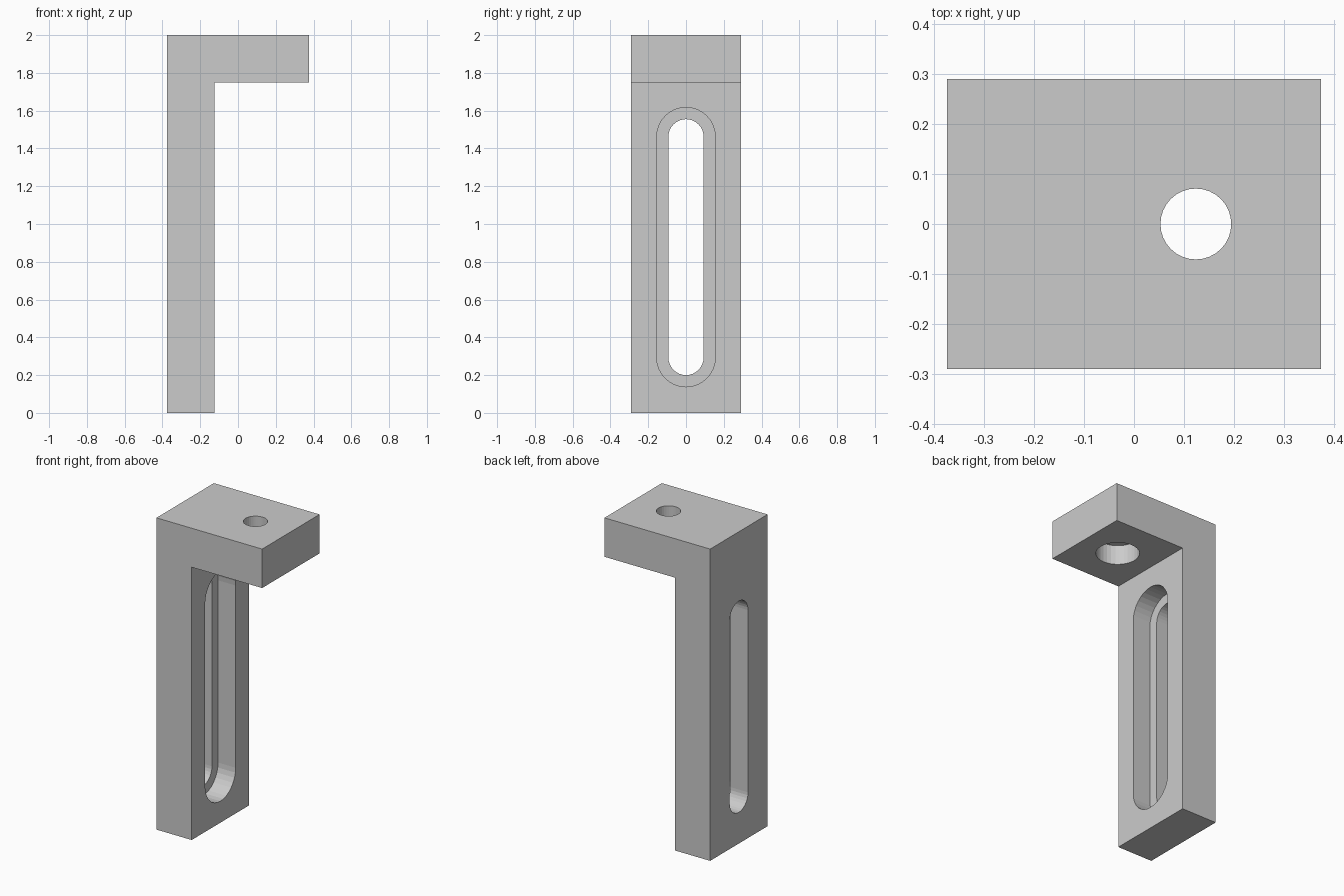
import bpy, bmesh, math
from mathutils import Vector

if "Cube" in bpy.data.objects:
    bpy.data.objects.remove(bpy.data.objects["Cube"])

HALF_Y = 0.291
SEG = 32


def prism(name, points, offset):
    """Extrude a planar outline by an offset vector into a closed solid."""
    bm = bmesh.new()
    face = bm.faces.new([bm.verts.new(p) for p in points])
    extruded = bmesh.ops.extrude_face_region(bm, geom=[face], use_keep_orig=True)
    moved = [v for v in extruded["geom"] if isinstance(v, bmesh.types.BMVert)]
    bmesh.ops.translate(bm, verts=moved, vec=Vector(offset))
    bmesh.ops.recalc_face_normals(bm, faces=bm.faces)
    mesh = bpy.data.meshes.new(name)
    bm.to_mesh(mesh)
    bm.free()
    obj = bpy.data.objects.new(name, mesh)
    bpy.context.collection.objects.link(obj)
    return obj


def arc(r, start, sweep, n):
    return [(r * math.cos(start + sweep * i / n), r * math.sin(start + sweep * i / n))
            for i in range(n + 1)]


def slot(name, r, x0, x1):
    top = [(x0, y, 1.462 + z) for y, z in arc(r, 0, math.pi, SEG // 2)]
    low = [(x0, y, 0.293 + z) for y, z in arc(r, math.pi, math.pi, SEG // 2)]
    return prism(name, top + low, (x1 - x0, 0, 0))


def hole(name, r, z0, z1):
    ring = [(0.124 + x, y, z0) for x, y in arc(r, 0, 2 * math.pi, SEG)[:-1]]
    return prism(name, ring, (0, 0, z1 - z0))


# L-shaped body
profile = [(-0.375, 0), (-0.125, 0), (-0.125, 1.75), (0.375, 1.75), (0.375, 2), (-0.375, 2)]
bracket = prism("slotted_bracket", [(x, -HALF_Y, z) for x, z in profile], (0, 2 * HALF_Y, 0))

# Stepped slot in the leg, counterbored hole in the top flange
cutters = [
    slot("through_slot_cutter", 0.093, -0.5, 0.0),
    slot("slot_recess_cutter", 0.155, -0.25, 0.05),
    hole("through_hole_cutter", 0.071, 1.6, 2.1),
    hole("counterbore_cutter", 0.127, 1.65, 1.875),
]
bpy.context.view_layer.objects.active = bracket
for cutter in cutters:
    cutter.hide_render = True
    mod = bracket.modifiers.new(cutter.name, "BOOLEAN")
    mod.operation = "DIFFERENCE"
    mod.solver = "EXACT"
    mod.object = cutter
    bpy.ops.object.modifier_apply(modifier=mod.name)
    bpy.data.objects.remove(cutter)
